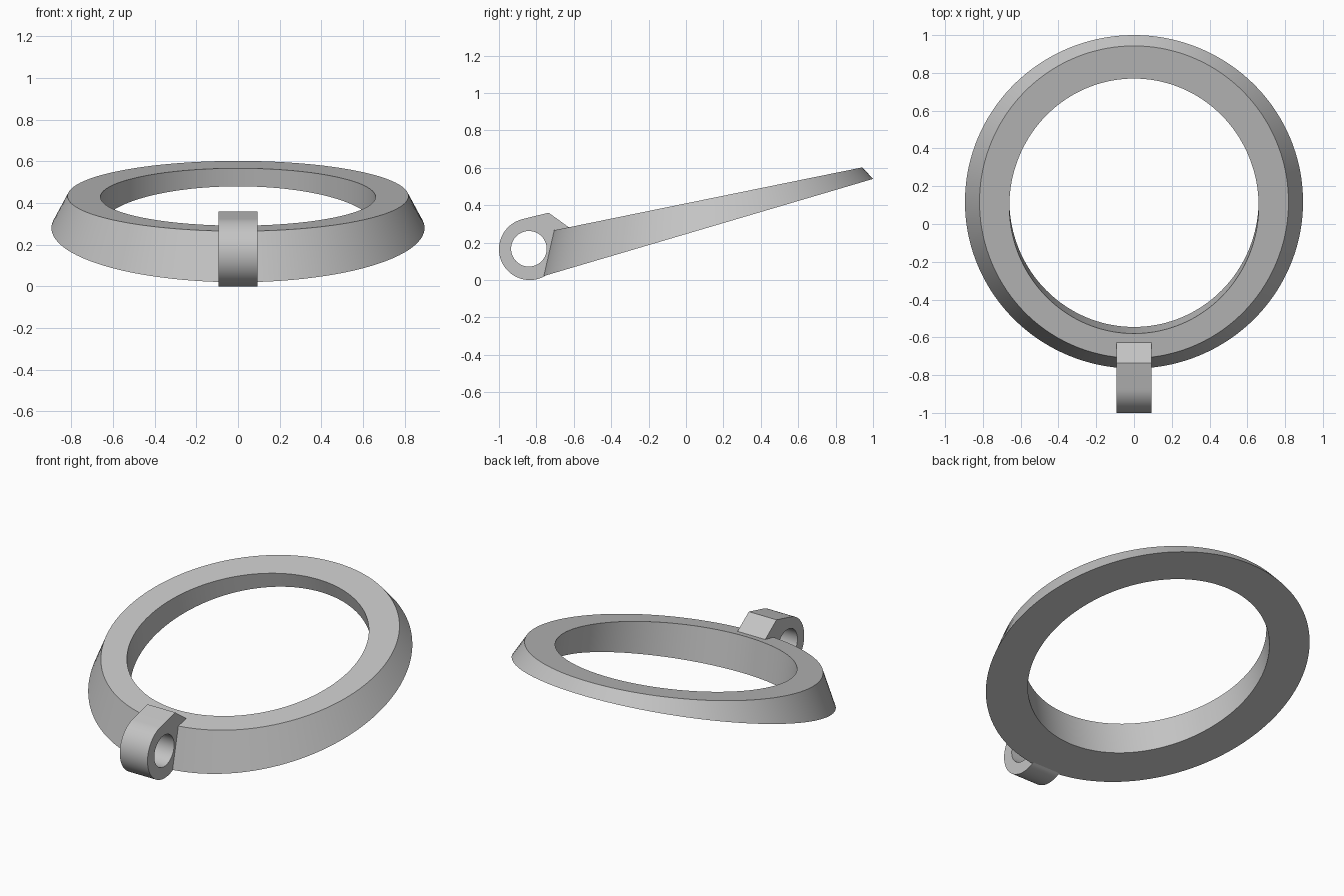
import bpy, bmesh, math
from mathutils import Matrix

cube = bpy.data.objects.get("Cube")
if cube:
    bpy.data.objects.remove(cube)

grey = bpy.data.materials.new("plain grey")
grey.use_nodes = True
grey.diffuse_color = (0.55, 0.55, 0.55, 1)
grey.node_tree.nodes["Principled BSDF"].inputs["Base Color"].default_value = grey.diffuse_color


def finish(obj):
    obj.data.materials.clear()
    obj.data.materials.append(grey)
    bpy.ops.object.select_all(action='DESELECT')
    obj.select_set(True)
    bpy.context.view_layer.objects.active = obj
    bpy.ops.object.shade_smooth_by_angle(angle=math.radians(30))


# Planes of the ring's underside and top face
def under(y):
    return 0.02 + 0.295 * (y + 0.765)


def over(y):
    return 0.265 + 0.204 * (y + 0.71)


# Wedge ring: four rims (front y, back y, half width, plane) joined in a loop
SEGMENTS = 144
rims = [(-0.765, 1.0, 0.895, under), (-0.71, 0.943, 0.818, over),
        (-0.58, 0.77, 0.66, over), (-0.545, 0.795, 0.66, under)]
bm = bmesh.new()
loops = []
for front, back, half_width, plane in rims:
    loop = []
    for i in range(SEGMENTS):
        a = math.tau * i / SEGMENTS
        y = (front + back) / 2 + (back - front) / 2 * math.sin(a)
        loop.append(bm.verts.new((half_width * math.cos(a), y, plane(y))))
    loops.append(loop)
for k, loop in enumerate(loops):
    nxt = loops[(k + 1) % len(loops)]
    for i in range(SEGMENTS):
        j = (i + 1) % SEGMENTS
        bm.faces.new((loop[i], loop[j], nxt[j], nxt[i]))
bmesh.ops.recalc_face_normals(bm, faces=bm.faces)
mesh = bpy.data.meshes.new("wedge_ring")
bm.to_mesh(mesh)
bm.free()
ring = bpy.data.objects.new("wedge_ring", mesh)
bpy.context.collection.objects.link(ring)
finish(ring)


# Pivot lug: side profile with a round hole, extruded across the width
def arc(cy, cz, radius, start, end, count):
    angles = [math.radians(start + (end - start) * i / count) for i in range(count + 1)]
    return [(cy + radius * math.cos(a), cz + radius * math.sin(a)) for a in angles]


outline = arc(-0.835, 0.165, 0.165, 105, 297, 48)
outline += [(-0.72, 0.045), (-0.66, 0.26), (-0.625, 0.281), (-0.735, 0.36)]
hole = arc(-0.84, 0.167, 0.095, 0, 360, 64)[:-1]
curve = bpy.data.curves.new("pivot_lug", 'CURVE')
curve.dimensions = '2D'
curve.fill_mode = 'BOTH'
curve.extrude = 0.093
for points in (outline, hole):
    spline = curve.splines.new('POLY')
    spline.points.add(len(points) - 1)
    for p, (y, z) in zip(spline.points, points):
        p.co = (y, z, 0, 1)
    spline.use_cyclic_u = True
lug = bpy.data.objects.new("pivot_lug", curve)
bpy.context.collection.objects.link(lug)
bpy.ops.object.select_all(action='DESELECT')
lug.select_set(True)
bpy.context.view_layer.objects.active = lug
bpy.ops.object.convert(target='MESH')
lug = bpy.context.view_layer.objects.active

# Stand the profile upright and weld it
bm = bmesh.new()
bm.from_mesh(lug.data)
bm.transform(Matrix(((0, 0, 1, 0), (1, 0, 0, 0), (0, 1, 0, 0), (0, 0, 0, 1))))
bmesh.ops.remove_doubles(bm, verts=bm.verts, dist=0.0005)
bmesh.ops.recalc_face_normals(bm, faces=bm.faces)
bm.to_mesh(lug.data)
bm.free()
finish(lug)
